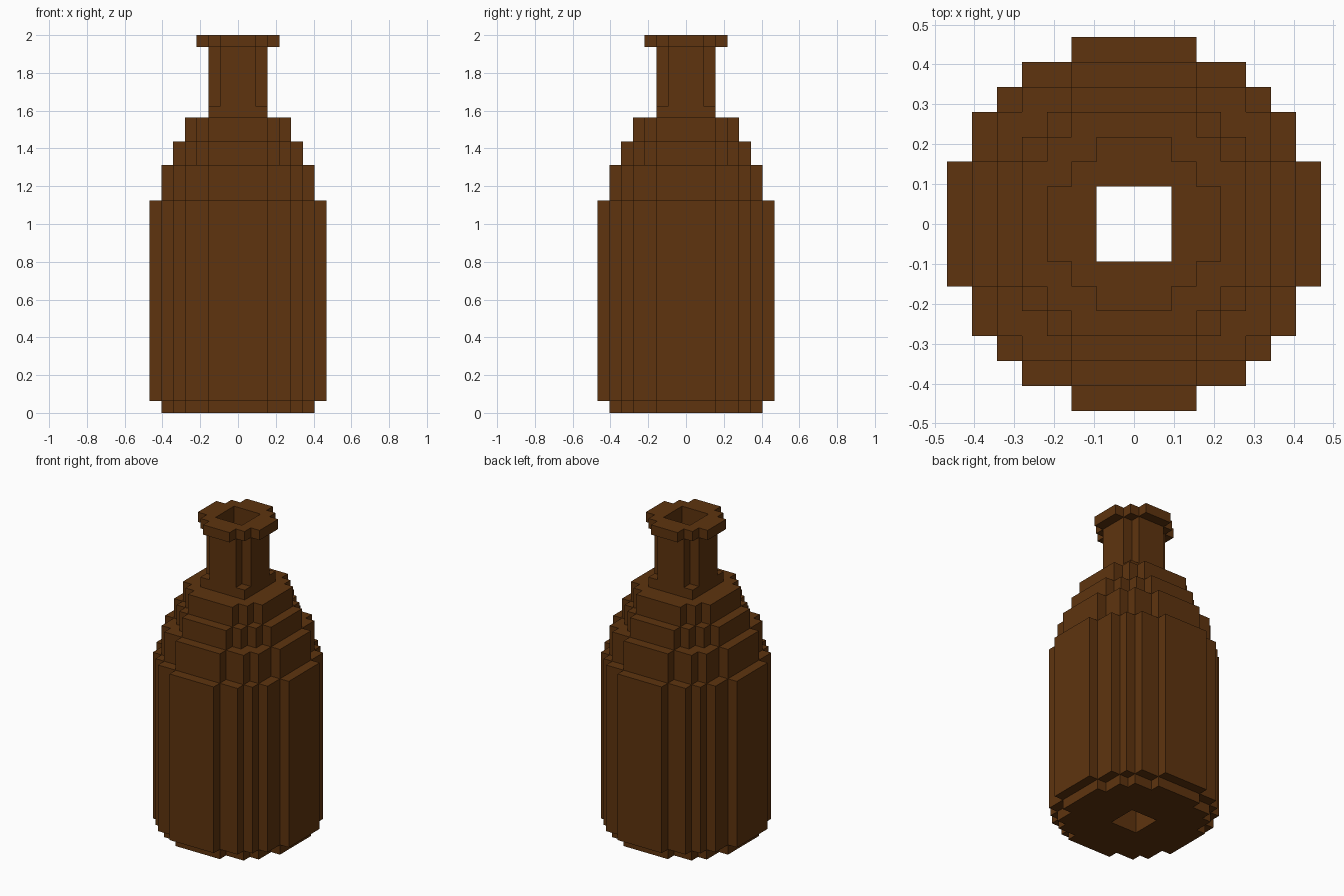
import bpy
import bmesh
import math
from mathutils import Matrix

if "Cube" in bpy.data.objects:
    bpy.data.objects.remove(bpy.data.objects["Cube"], do_unlink=True)

UNIT = 2 / 32   # edge of one block
BORE = 1.5      # half width of the square channel, in blocks

brown = bpy.data.materials.new("dark brown")
brown.use_nodes = True
COLOUR = (0.112, 0.034, 0.0045, 1)
brown.diffuse_color = COLOUR
bsdf = next(n for n in brown.node_tree.nodes if n.type == 'BSDF_PRINCIPLED')
bsdf.inputs["Base Color"].default_value = COLOUR
bsdf.inputs["Roughness"].default_value = 0.8


def tier(name, bottom, top, corners):
    """Stepped ring; corners are the outer steps of one quarter, in blocks."""
    # Quarter outline: along the x axis, up the stairs, back round the bore
    outline = [(BORE, 0), (corners[0][0], 0)]
    for i, (x, y) in enumerate(corners):
        outline.append((x, y))
        if i + 1 < len(corners):
            outline.append((corners[i + 1][0], y))
    outline += [(0, corners[-1][1]), (0, BORE), (BORE, BORE)]

    # Four turned copies joined into one ring, then raised
    bm = bmesh.new()
    for q in range(4):
        turn = Matrix.Rotation(q * math.pi / 2, 3, 'Z')
        bm.faces.new([bm.verts.new(turn @ Matrix.Identity(3).col[0] * x
                                   + turn @ Matrix.Identity(3).col[1] * y)
                      for x, y in outline])
    bmesh.ops.remove_doubles(bm, verts=bm.verts, dist=0.01)
    raised = bmesh.ops.extrude_face_region(bm, geom=bm.faces[:], use_keep_orig=True)
    upper = [g for g in raised["geom"] if isinstance(g, bmesh.types.BMVert)]
    bmesh.ops.translate(bm, verts=upper, vec=(0, 0, top - bottom))
    bmesh.ops.translate(bm, verts=bm.verts, vec=(0, 0, bottom))
    bmesh.ops.scale(bm, verts=bm.verts, vec=(UNIT, UNIT, UNIT))
    bmesh.ops.recalc_face_normals(bm, faces=bm.faces)

    mesh = bpy.data.meshes.new(name)
    bm.to_mesh(mesh)
    bm.free()
    mesh.materials.append(brown)
    bpy.context.collection.objects.link(bpy.data.objects.new(name, mesh))


# Stair outlines shared by the tiers
WIDE = [(7.5, 2.5), (6.5, 4.5), (5.5, 5.5), (4.5, 6.5), (2.5, 7.5)]
MEDIUM = [(6.5, 2.5), (5.5, 4.5), (4.5, 5.5), (2.5, 6.5)]

# Body
tier("base", 0, 1, MEDIUM)
tier("body", 1, 18, WIDE)

# Shoulders
tier("lower_shoulder", 18, 21, MEDIUM)
tier("middle_shoulder", 21, 23, [(5.5, 2.5), (4.5, 3.5), (3.5, 4.5), (2.5, 5.5)])
tier("upper_shoulder", 23, 25, [(4.5, 2.5), (3.5, 3.5), (2.5, 4.5)])

# Neck and lip: the stairs close to the bore
tier("neck_collar", 25, 26, [(2.5, 2.5)])
tier("neck", 26, 31, [(2.5, 1.5), (1.5, 2.5)])
tier("lip", 31, 32, [(3.5, 1.5), (2.5, 2.5), (1.5, 3.5)])
